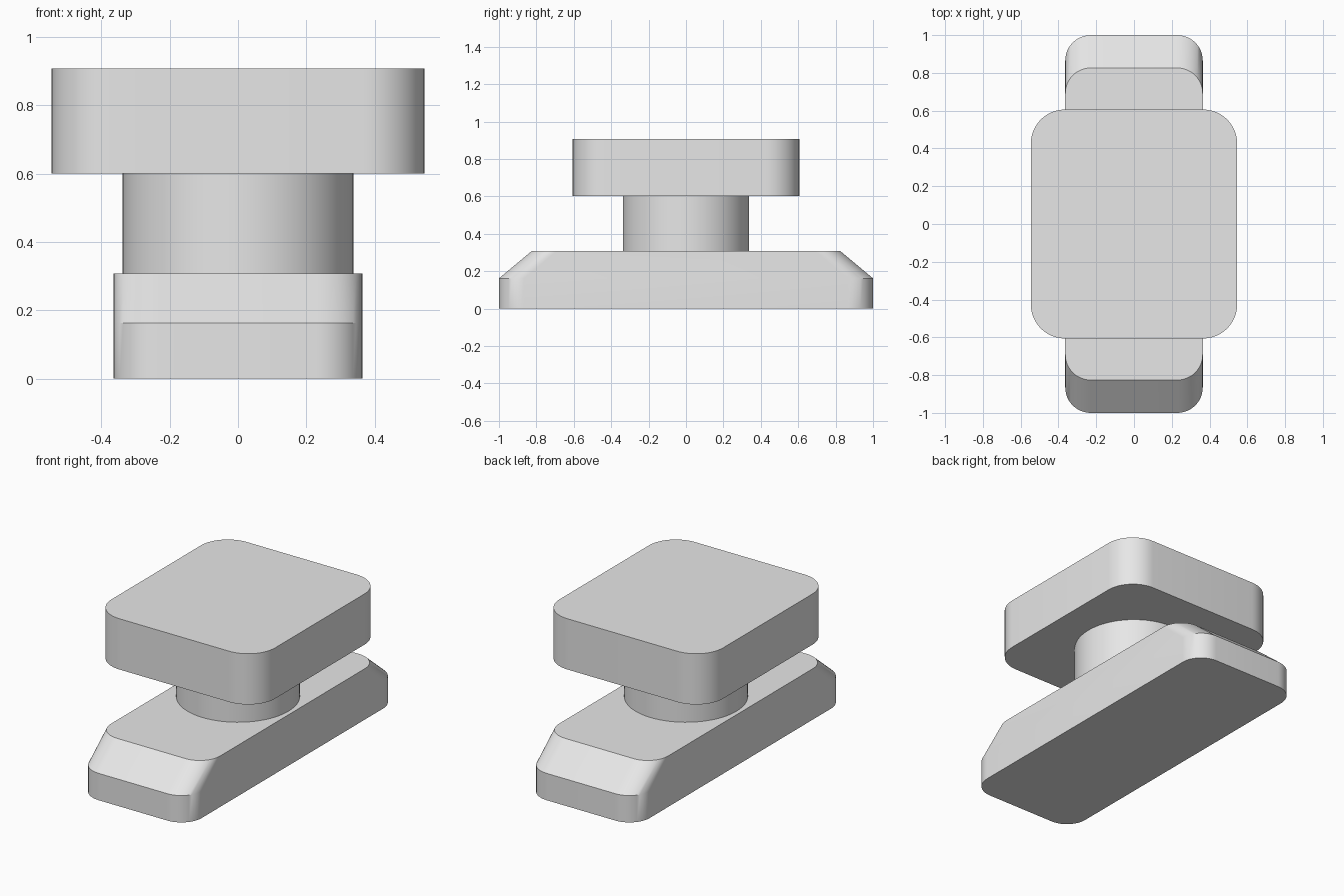
import bpy
import bmesh
from math import cos, sin, pi, radians

cube = bpy.data.objects.get("Cube")
if cube:
    bpy.data.objects.remove(cube, do_unlink=True)

grey = bpy.data.materials.new("plain grey")
grey.use_nodes = True
colour = (0.8, 0.8, 0.8, 1)
grey.diffuse_color = colour
grey.node_tree.nodes["Principled BSDF"].inputs["Base Color"].default_value = colour


def rounded_outline(half_x, half_y, radius, steps=12):
    """Counter-clockwise outline of a rectangle with rounded corners."""
    points = []
    corners = [(1, 1), (-1, 1), (-1, -1), (1, -1)]
    for quarter, (sx, sy) in enumerate(corners):
        for i in range(steps + 1):
            a = (quarter + i / steps) * pi / 2
            points.append((sx * (half_x - radius) + radius * cos(a),
                           sy * (half_y - radius) + radius * sin(a)))
    return points


def finish(obj):
    """Give the part its colour and smooth its curved sides."""
    obj.data.materials.append(grey)
    bpy.ops.object.select_all(action='DESELECT')
    obj.select_set(True)
    bpy.context.view_layer.objects.active = obj
    bpy.ops.object.shade_smooth_by_angle(angle=radians(30))


def loft(name, half_x, radius, levels):
    """Stack rounded outlines, given as (z, half_y), into a closed solid."""
    bm = bmesh.new()
    rings = [[bm.verts.new((x, y, z)) for x, y in rounded_outline(half_x, half_y, radius)]
             for z, half_y in levels]
    for low, high in zip(rings, rings[1:]):
        for i in range(len(low)):
            j = (i + 1) % len(low)
            bm.faces.new((low[i], low[j], high[j], high[i]))
    bm.faces.new(rings[0][::-1])
    bm.faces.new(rings[-1])
    mesh = bpy.data.meshes.new(name)
    bm.to_mesh(mesh)
    bm.free()
    obj = bpy.data.objects.new(name, mesh)
    bpy.context.collection.objects.link(obj)
    finish(obj)


# Long base with sloped ends
loft("base", 0.364, 0.135, [(0, 1), (0.162, 1), (0.307, 0.826)])

# Round neck
bpy.ops.mesh.primitive_cylinder_add(vertices=64, radius=0.338, depth=0.294,
                                    location=(0, 0, 0.454))
neck = bpy.context.object
neck.name = "neck"
finish(neck)

# Thick rounded head plate
loft("head_plate", 0.546, 0.18, [(0.601, 0.606), (0.907, 0.606)])
